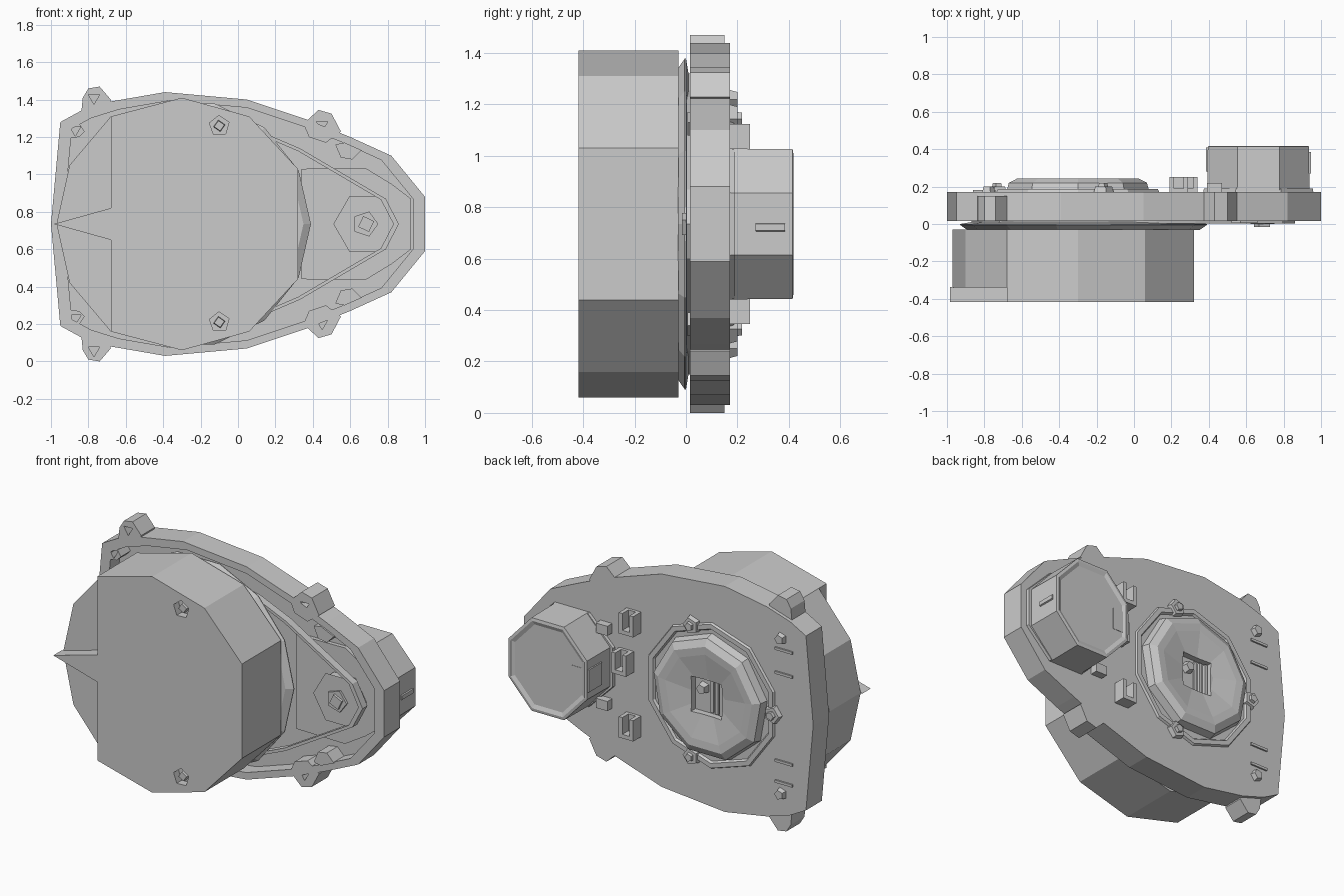
import bpy, bmesh
from math import sin, cos, pi, radians

if "Cube" in bpy.data.objects:
    bpy.data.objects.remove(bpy.data.objects["Cube"])

CZ = 0.735  # height of the symmetry line


def finish(name, bm):
    bmesh.ops.recalc_face_normals(bm, faces=bm.faces)
    me = bpy.data.meshes.new(name)
    bm.to_mesh(me)
    bm.free()
    ob = bpy.data.objects.new(name, me)
    bpy.context.collection.objects.link(ob)
    return ob


def loft(name, loops):
    """Capped skin through loops of (x, y, z) points."""
    bm = bmesh.new()
    rings = [[bm.verts.new(p) for p in lp] for lp in loops]
    n = len(rings[0])
    for a, b in zip(rings, rings[1:]):
        for i in range(n):
            j = (i + 1) % n
            bm.faces.new((a[i], a[j], b[j], b[i]))
    bm.faces.new(rings[0])
    bm.faces.new(rings[-1])
    return finish(name, bm)


def prism(name, pts, y0, y1):
    return loft(name, [[(x, y, z) for x, z in pts] for y in (y0, y1)])


def ngon(x, z, r, n, rot=0):
    return [(x + r * cos(radians(rot) + 2 * pi * i / n),
             z + r * sin(radians(rot) + 2 * pi * i / n)) for i in range(n)]


def lathe(name, x, z, profile, n, rot=0):
    return loft(name, [[(px, y, pz) for px, pz in ngon(x, z, r, n, rot)] for r, y in profile])


def box(name, x0, x1, y0, y1, z0, z1):
    return prism(name, [(x0, z0), (x1, z0), (x1, z1), (x0, z1)], y0, y1)


def cut(ob, tool):
    m = ob.modifiers.new("cut", 'BOOLEAN')
    m.operation = 'DIFFERENCE'
    m.solver = 'EXACT'
    m.object = tool
    bpy.context.view_layer.objects.active = ob
    bpy.ops.object.modifier_apply(modifier=m.name)
    bpy.data.objects.remove(tool)


def mirrored(half):
    """Complete an outline given its upper half, left to right."""
    low = [(x, 2 * CZ - z) for x, z in reversed(half) if abs(z - CZ) > 1e-4]
    return half + low


def flip(pts):
    return [(x, 2 * CZ - z) for x, z in pts]


def scaled(pts, s, cx=0):
    return [(cx + (x - cx) * s, CZ + (z - CZ) * s) for x, z in pts]


# Housing plate, hollow towards the front
outline = mirrored([(-1.0, CZ), (-0.95, 1.28), (-0.84, 1.34), (-0.68, 1.39), (-0.39, 1.44),
                    (0.05, 1.40), (0.38, 1.29), (0.6, 1.2), (0.82, 1.1), (1.0, 0.88)])
housing = prism("housing", outline, 0.015, 0.172)
cut(housing, prism("recess", scaled(outline, 0.935), -0.1, 0.11))

# Drum body, raised front face with pointed rib on the left
drum_pts = mirrored([(-0.97, CZ), (-0.9, 1.05), (-0.68, 1.31), (-0.3, 1.41), (0.06, 1.31), (0.32, 1.03)])
drum = prism("drum", scaled(drum_pts, 1.0), -0.34, -0.03)
face = prism("drum_face", mirrored([(-0.985, CZ), (-0.68, 0.82), (-0.68, 1.31), (-0.3, 1.41),
                                    (0.06, 1.31), (0.32, 1.03)]), -0.418, -0.338)
for z in (1.26, 0.21):
    cut(face, prism("hole", ngon(-0.1, z, 0.055, 5, 20), -0.5, -0.37))
    lathe("drum_screw", -0.1, z, [(0.033, -0.36), (0.028, -0.405)], 4, 10)

# Large belt wheel behind the drum, and its hub
lathe("large_wheel", -0.27, CZ, [(0.62, -0.032), (0.66, -0.005), (0.66, 0.0), (0.6, 0.01),
                                 (0.6, 0.06), (0.4, 0.11)], 14)

# Belt loop
belt_pts = mirrored([(-0.87, CZ), (-0.72, 1.12), (-0.27, 1.31), (0.12, 1.23),
                     (0.33, 1.14), (0.79, 0.87), (0.86, CZ)])
belt = prism("belt", belt_pts, 0.002, 0.05)
cut(belt, prism("belt_inner", scaled(belt_pts, 0.962, 0.1), -0.1, 0.2))

# Small drive wheel with shaft, on a motor mounting face
lathe("drive_wheel", 0.68, CZ, [(0.17, 0.015), (0.15, 0.03), (0.15, 0.11)], 6)
lathe("drive_hub", 0.68, CZ, [(0.07, 0.0), (0.07, 0.03)], 5)
lathe("drive_shaft", 0.685, CZ, [(0.045, -0.016), (0.045, 0.11)], 4, 20)
motor_seat = mirrored([(0.34, 1.03), (0.68, 1.035), (0.82, 0.95), (0.925, 0.87)])
prism("motor_seat", motor_seat, 0.085, 0.12)

# Fixing ears, holed, mirrored top to bottom
ears = [("corner_ear", [(-0.84, 1.31), (-0.83, 1.41), (-0.80, 1.46), (-0.74, 1.47), (-0.68, 1.40), (-0.70, 1.33)],
         (-0.77, 1.41), 0.015, 0.15),
        ("side_ear", [(0.35, 1.27), (0.43, 1.345), (0.5, 1.325), (0.55, 1.23), (0.47, 1.17), (0.38, 1.2)],
         (0.45, 1.265), 0.015, 0.172),
        ("inner_post", [(-0.93, 1.25), (-0.86, 1.29), (-0.82, 1.23), (-0.85, 1.2), (-0.93, 1.19)],
         (-0.87, 1.24), 0.015, 0.12),
        ("side_clip", [(0.52, 1.16), (0.57, 1.17), (0.66, 1.13), (0.61, 1.08), (0.55, 1.09)],
         None, 0.005, 0.12)]
for name, pts, hole, y0, y1 in ears:
    for mir in (False, True):
        ear = prism(name, flip(pts) if mir else pts, y0, y1)
        if hole:
            hx, hz = flip([hole])[0] if mir else hole
            cut(ear, prism("ear_hole", ngon(hx, hz, 0.035, 3, -90), -0.1, 0.08))

# Motor can at the back, with collar, connector and side latch
mx, mr = 0.665, 0.3
motor = [(mx + (x - mx) * 0.93, z) for x, z in ngon(mx, CZ, 0.318, 8, 22.5)]
loft("motor", [[(x, y, z) for x, z in scaled(motor, s, mx)]
               for y, s in ((0.15, 1.0), (0.415, 0.99), (0.418, 0.93), (0.408, 0.85))])
lathe("motor_collar", mx, CZ, [(0.32, 0.16), (0.315, 0.19)], 8, 22.5)
box("motor_connector", 0.385, 0.5, 0.28, 0.41, 0.66, 0.8)
prism("motor_latch", [(0.92, 0.7), (0.945, 0.71), (0.945, 0.735), (0.92, 0.74)], 0.27, 0.385)
for z in (0.5, 0.97):
    box("motor_strap", 0.39, 0.47, 0.165, 0.22, z - 0.03, z + 0.03)

# Bearing cap on the back: stepped ring, shallow dish and square well
cx = -0.3
lathe("cap_ring", cx, CZ, [(0.46, 0.165), (0.45, 0.186), (0.42, 0.186), (0.41, 0.17)], 10, 18)
cap = lathe("bearing_cap", cx, CZ, [(0.39, 0.165), (0.375, 0.22), (0.33, 0.243), (0.28, 0.24), (0.12, 0.215)], 9, 10)
cut(cap, box("well", cx - 0.1, cx + 0.11, 0.177, 0.4, CZ - 0.11, CZ + 0.11))
for i in range(3):
    box("well_step", cx - 0.09 + i * 0.035, cx - 0.07 + i * 0.035, 0.175, 0.2 - i * 0.007, CZ - 0.1, CZ + 0.1)
lathe("well_pin", cx + 0.05, CZ + 0.04, [(0.04, 0.175), (0.03, 0.215)], 5)

# Lugs with screws around the cap
for a in (72, 180, 288):
    lx, lz = cx + 0.43 * cos(radians(a)), CZ + 0.43 * sin(radians(a))
    lathe("cap_lug", lx, lz, [(0.06, 0.165), (0.05, 0.2)], 5, a)
    lathe("lug_screw", lx, lz, [(0.03, 0.19), (0.025, 0.218)], 5, a)

# Cable clips between cap and motor
for x, z in ((0.24, 1.06), (0.29, 0.8), (0.24, 0.41)):
    clip = box("cable_clip", x - 0.05, x + 0.05, 0.165, 0.25, z - 0.065, z + 0.065)
    cut(clip, box("clip_slot", x - 0.025, x + 0.025, 0.19, 0.3, z - 0.04, z + 0.1))

# Small ribs and pins near the left edge of the back
for z in (1.15, 1.0, 0.45, 0.32):
    box("edge_rib", -0.86, -0.74, 0.165, 0.182, z - 0.008, z + 0.008)
for z in (1.22, 0.25):
    lathe("edge_pin", -0.78, z, [(0.04, 0.165), (0.03, 0.2)], 5)
